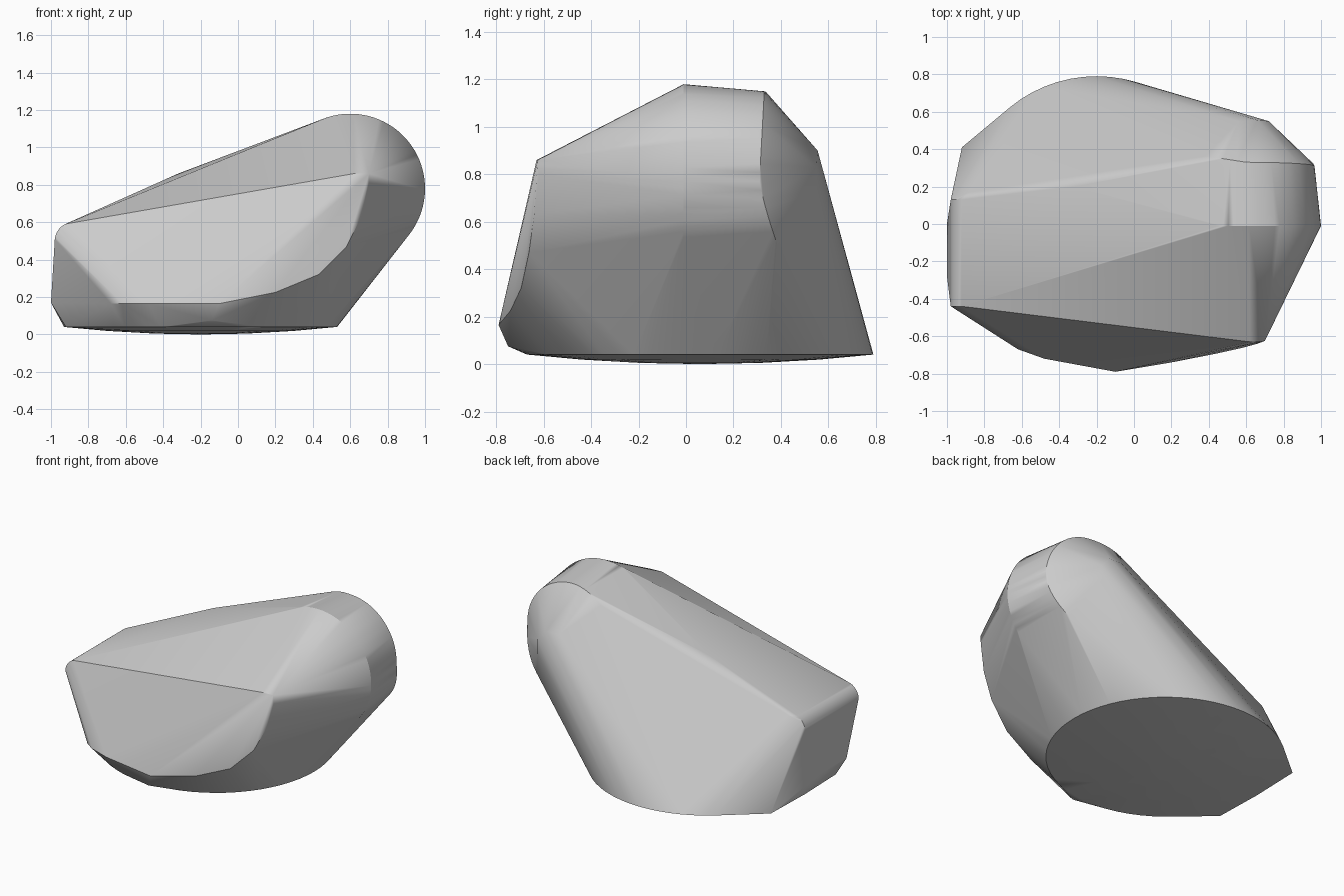
import bpy, bmesh, math
from mathutils import Vector

cube = bpy.data.objects.get("Cube")
if cube:
    bpy.data.objects.remove(cube, do_unlink=True)


def arc(cx, cz, r, a0, a1, n, y):
    """Points on an arc in the xz plane, angles in degrees."""
    out = []
    for i in range(n + 1):
        a = math.radians(a0 + (a1 - a0) * i / n)
        out.append((cx + r * math.cos(a), y, cz + r * math.sin(a)))
    return out


pts = []

# Gently domed round base
for r in (0.25, 0.5, 0.73):
    for i in range(64):
        a = 2 * math.pi * i / 64
        pts.append((-0.2 + r * math.cos(a), 0.06 + r * math.sin(a), 0.04 * (r / 0.73) ** 2))
pts.append((-0.2, 0.06, 0.0))

# Rounded nose: large front rim and bowed back rim
pts += arc(0.6, 0.78, 0.4, -50, 112, 40, -0.01)
for i in range(33):
    a = math.radians(-60 + 187 * i / 32)
    y = 0.31 + 0.11 * max(0, -math.sin(a)) ** 1.3 + 0.02 * max(0, math.sin(a)) \
        + 0.06 * max(0, -math.cos(a))
    pts.append((0.6 + 0.365 * math.cos(a), y, 0.78 + 0.37 * math.sin(a)))

# Rounded shoulder at the low end
pts += arc(-0.88, 0.5, 0.1, 175, 115, 8, -0.44)
pts += arc(-0.88, 0.5, 0.1, 175, 115, 8, 0.13)
pts += [(-0.88, 0.17, 0.6), (-0.32, 0.2, 0.86)]

# Low end face and its bottom corners
pts += [(-1, 0, 0.17), (-1, -0.28, 0.17), (-0.92, 0.41, 0.04), (-0.92, -0.28, 0.04)]

# Slanted front face outline and chamfer below it
pts += [(0.62, -0.63, 0.86), (0.7, -0.625, 0.86), (0.7, -0.62, 0.8),
        (0.66, -0.64, 0.63), (0.58, -0.662, 0.47), (0.43, -0.695, 0.32),
        (0.2, -0.74, 0.225), (-0.1, -0.79, 0.165), (-0.14, -0.75, 0.075),
        (-0.48, -0.72, 0.165), (-0.62, -0.67, 0.165), (-0.68, -0.63, 0.165)]

# Back ridge
pts += [(0.56, 0.55, 0.905), (0.66, 0.555, 0.9), (0.72, 0.55, 0.83), (0.72, 0.55, 0.73)]

# Wrap all the outlines in one convex body
bm = bmesh.new()
for p in pts:
    bm.verts.new(Vector(p))
res = bmesh.ops.convex_hull(bm, input=bm.verts[:])
loose = [v for v in bm.verts if not v.link_faces]
bmesh.ops.delete(bm, geom=loose, context='VERTS')
bmesh.ops.dissolve_limit(bm, angle_limit=math.radians(1.0), verts=bm.verts[:], edges=bm.edges[:])
bmesh.ops.recalc_face_normals(bm, faces=bm.faces[:])
mesh = bpy.data.meshes.new("rock_body")
bm.to_mesh(mesh)
bm.free()
body = bpy.data.objects.new("rock_body", mesh)
bpy.context.scene.collection.objects.link(body)

# Plain grey finish
mat = bpy.data.materials.new("light_grey")
mat.use_nodes = True
grey = (0.6, 0.6, 0.6, 1)
mat.diffuse_color = grey
mat.node_tree.nodes["Principled BSDF"].inputs["Base Color"].default_value = grey
mesh.materials.append(mat)

# Smooth shading with sharp creases kept
bpy.ops.object.select_all(action='DESELECT')
body.select_set(True)
bpy.context.view_layer.objects.active = body
bpy.ops.object.shade_smooth_by_angle(angle=math.radians(30))
weighted = body.modifiers.new("weighted_normals", 'WEIGHTED_NORMAL')
weighted.keep_sharp = True
